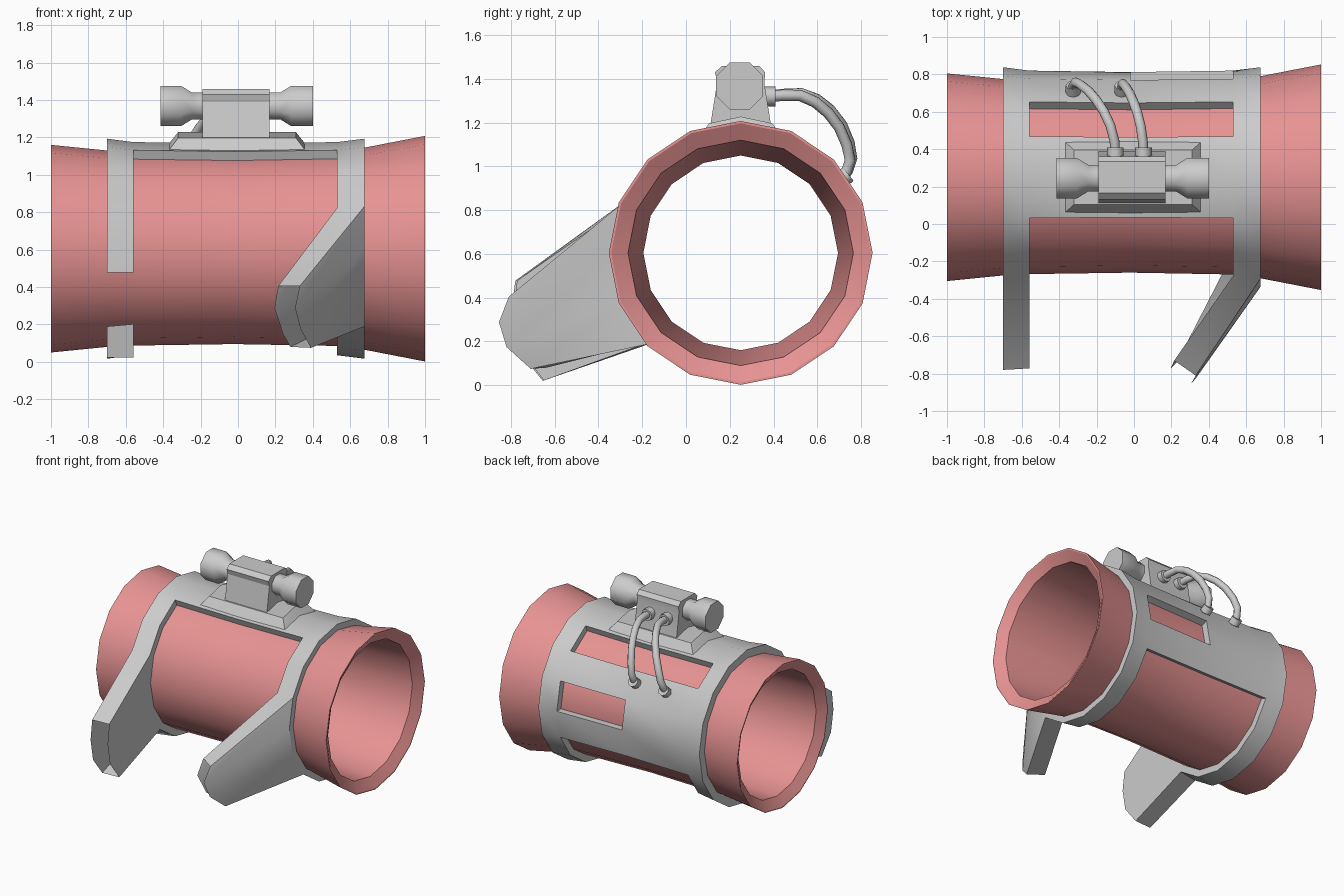
import bpy, bmesh
from math import sin, cos, pi, radians, hypot
from mathutils import Vector

if "Cube" in bpy.data.objects:
    bpy.data.objects.remove(bpy.data.objects["Cube"])

CY, CZ = 0.25, 0.605          # tube axis


def finish(name, bm, mat=None, angle=30):
    bmesh.ops.recalc_face_normals(bm, faces=bm.faces)
    me = bpy.data.meshes.new(name)
    bm.to_mesh(me)
    bm.free()
    ob = bpy.data.objects.new(name, me)
    bpy.context.collection.objects.link(ob)
    if mat:
        me.materials.append(mat)
    smooth(ob, angle)
    return ob


def smooth(ob, angle=30):
    bpy.ops.object.select_all(action='DESELECT')
    ob.select_set(True)
    bpy.context.view_layer.objects.active = ob
    bpy.ops.object.shade_smooth_by_angle(angle=radians(angle))


def ring(bm, x, r, n, cy, cz, phase=0.0):
    return [bm.verts.new((x, cy + r * cos(2 * pi * i / n + phase),
                          cz + r * sin(2 * pi * i / n + phase))) for i in range(n)]


def lathe(name, profile, n, cy, cz, phase=0.0, closed=False, mat=None, angle=30):
    """Revolve (x, radius) stations about an axis parallel to x."""
    bm = bmesh.new()
    rings = [ring(bm, x, r, n, cy, cz, phase) for x, r in profile]
    pairs = list(zip(rings, rings[1:]))
    if closed:
        pairs.append((rings[-1], rings[0]))
    else:
        bm.faces.new(rings[0])
        bm.faces.new(rings[-1])
    for a, b in pairs:
        for i in range(n):
            j = (i + 1) % n
            bm.faces.new((a[i], a[j], b[j], b[i]))
    return finish(name, bm, mat, angle)


def loft(name, loops, angle=20):
    """Bridge equal-length point loops and cap both ends."""
    bm = bmesh.new()
    vs = [[bm.verts.new(p) for p in lp] for lp in loops]
    n = len(vs[0])
    for a, b in zip(vs, vs[1:]):
        for i in range(n):
            j = (i + 1) % n
            bm.faces.new((a[i], a[j], b[j], b[i]))
    bm.faces.new(vs[0])
    bm.faces.new(vs[-1])
    return finish(name, bm, None, angle)


# Flared hollow tube with inward-sloping lips
red = bpy.data.materials.new("tube_red")
red.diffuse_color = (0.8, 0.29, 0.29, 1)
red.use_nodes = True
red.node_tree.nodes["Principled BSDF"].inputs["Base Color"].default_value = red.diffuse_color
lathe("tube", [(-1, .555), (-.70, .525), (-.56, .518), (-.02, .51), (.53, .52),
               (.675, .54), (1, .603), (1, .592), (.955, .515), (0, .445),
               (-.955, .475), (-1, .545)], 16, CY, CZ, closed=True, mat=red)

# Shell: two full rings joined by a windowed back plate
xs = [-.70, -.56, -.02, .53, .675]
rs = [.588, .570, .562, .570, .588]
under = [.515, .508, .50, .51, .53]      # rim depth, just inside the tube
bm = bmesh.new()
grid = [ring(bm, x, r, 16, CY, CZ) for x, r in zip(xs, rs)]
faces = {}
for s in range(4):
    for i in range(16):
        if s in (1, 2):
            plate = i in (15, 0, 1, 2, 3, 4)      # -22.5 to 112.5 degrees
            if not plate or i == 2 or (i == 0 and s == 2):
                continue
        j = (i + 1) % 16
        faces[s, i] = bm.faces.new((grid[s][i], grid[s][j],
                                    grid[s + 1][j], grid[s + 1][i]))

# Rims from every open edge in to the tube
edges = [e for e in bm.edges if e.is_boundary]
out = bmesh.ops.extrude_edge_only(bm, edges=edges)
for v in [g for g in out["geom"] if isinstance(g, bmesh.types.BMVert)]:
    k = min(range(5), key=lambda q: abs(xs[q] - v.co.x))
    dy, dz = v.co.y - CY, v.co.z - CZ
    f = under[k] / hypot(dy, dz)
    v.co.y, v.co.z = CY + dy * f, CZ + dz * f

# Hollow open-ended fins growing out of the front of each ring
left = [(-.78, .478), (-.80, .33), (-.77, .165), (-.657, .022)]
fins = {
    0: ([(-.70, y, z) for y, z in left], [(-.56, y + .008, z) for y, z in left]),
    3: ([(.215, -.73, .405), (.195, -.775, .288), (.24, -.73, .15), (.28, -.64, .08)],
        [(.33, -.81, .405), (.305, -.855, .288), (.335, -.82, .174), (.39, -.71, .075)]),
}
for s, ends in fins.items():
    bmesh.ops.delete(bm, geom=[faces[s, i] for i in (7, 8, 9)], context='FACES_ONLY')
    base = [grid[s][7:11], grid[s + 1][7:11]]
    tip = [[bm.verts.new(p) for p in e] for e in ends]
    for b, t in zip(base, tip):
        for j in range(3):
            bm.faces.new((b[j], b[j + 1], t[j + 1], t[j]))
    for j in (0, 3):
        bm.faces.new((base[0][j], base[1][j], tip[1][j], tip[0][j]))
finish("shell_with_fins", bm)


# Raised pad on top of the shell
def pad(x0, x1, hw, zc, ze):
    return [(x0, CY - hw, ze), (x0, CY, zc), (x0, CY + hw, ze),
            (x1, CY + hw, ze), (x1, CY, zc), (x1, CY - hw, ze)]


loft("top_pad", [pad(-.37, .36, .19, 1.165, 1.13),
                 pad(-.32, .31, .145, 1.228, 1.197)])

# Mount block with tapered sides
section = [(.11, 1.18), (.143, 1.39), (.132, 1.43), (.165, 1.46), (.335, 1.46),
           (.362, 1.43), (.358, 1.38), (.39, 1.18)]
loft("mount_block", [[(x, y, z) for y, z in section] for x in (-.19, .168)])

# Octagonal end pods
for name, prof in (
        ("left_pod", [(-.415, .117), (-.305, .117), (-.245, .077), (-.17, .077)]),
        ("right_pod", [(.40, .117), (.285, .117), (.225, .077), (.15, .077)])):
    lathe(name, prof, 8, .245, 1.368, pi / 8, angle=50)


# Hoses with a collar at each end
def collar(name, p, d, r=.045, h=.05):
    bpy.ops.mesh.primitive_cylinder_add(
        vertices=8, radius=r, depth=h, location=p,
        rotation=Vector(d).to_track_quat('Z', 'Y').to_euler())
    bpy.context.object.name = name
    smooth(bpy.context.object, 50)


# each arc point: y, z, fraction of the sideways drift
arc = [(.37, 1.32, 0), (.44, 1.325, .02), (.52, 1.325, .12), (.59, 1.295, .27),
       (.65, 1.245, .45), (.70, 1.18, .64), (.735, 1.10, .83), (.75, 1.03, .95),
       (.735, .98, 1), (.70, .925, 1)]
for name, x0, x1, bulge in (("left_hose", -.10, -.325, .012), ("right_hose", .05, -.065, 0)):
    cu = bpy.data.curves.new(name, 'CURVE')
    cu.dimensions = '3D'
    cu.bevel_depth = .026
    cu.bevel_resolution = 2
    cu.use_fill_caps = True
    sp = cu.splines.new('POLY')
    sp.points.add(len(arc) - 1)
    for i, (pt, (y, z, t)) in enumerate(zip(sp.points, arc)):
        b = bulge * sin(pi * i / (len(arc) - 1))
        pt.co = (x0 + (x1 - x0) * t, y + b, z + b, 1)
    ob = bpy.data.objects.new(name, cu)
    bpy.context.collection.objects.link(ob)
    bpy.ops.object.select_all(action='DESELECT')
    ob.select_set(True)
    bpy.context.view_layer.objects.active = ob
    bpy.ops.object.convert(target='MESH')
    smooth(bpy.context.object, 60)
    collar(name + "_block_collar", (x0, .385, 1.32), (0, 1, 0))
    collar(name + "_shell_collar", (x1, .722, .95), (0, .75, .6), .04)
